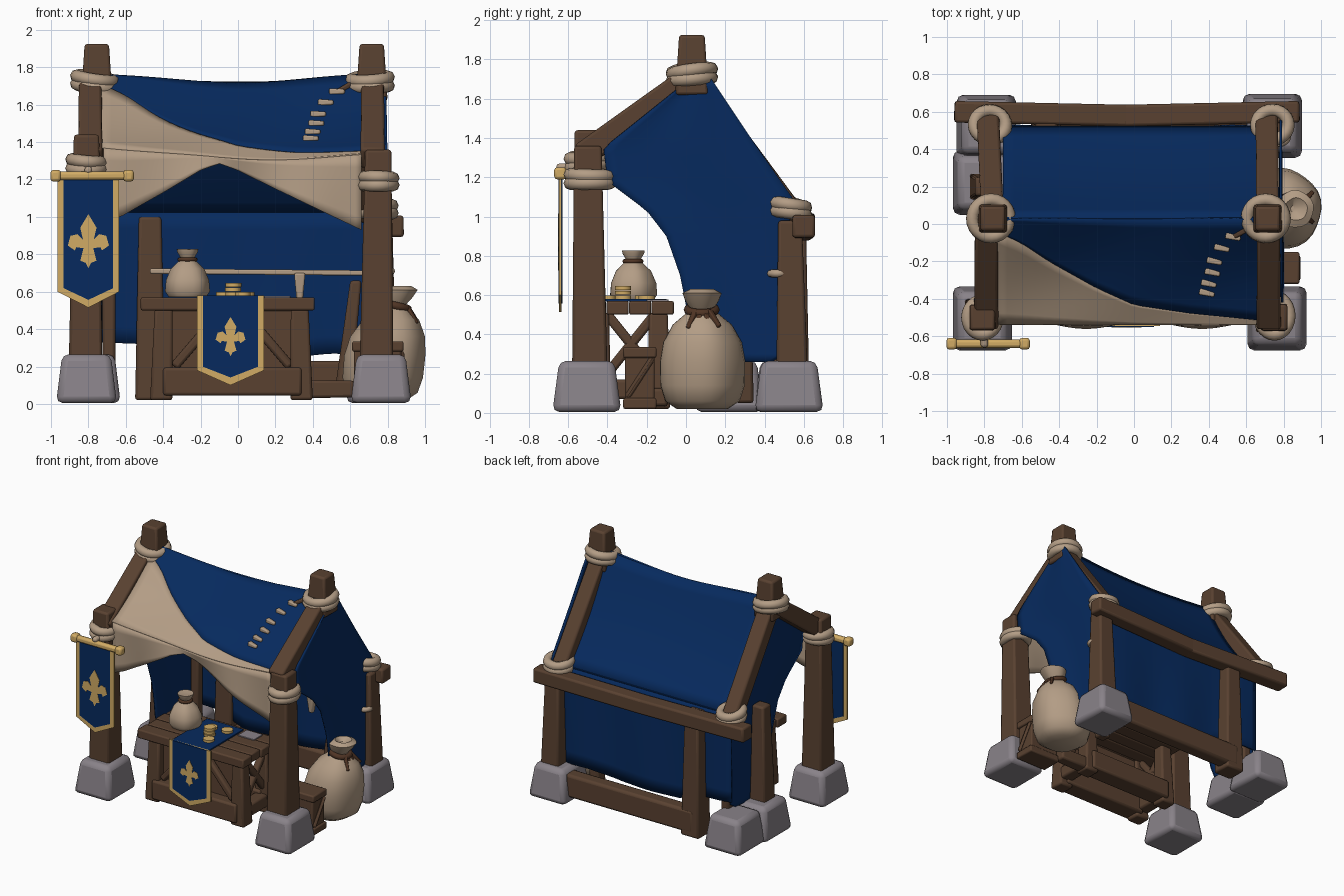
import bpy, bmesh, math, random
from mathutils import Vector, Matrix

if "Cube" in bpy.data.objects:
    bpy.data.objects.remove(bpy.data.objects["Cube"])

random.seed(4)


def material(name, rgb):
    m = bpy.data.materials.new(name)
    m.diffuse_color = (*rgb, 1)
    m.use_nodes = True
    m.node_tree.nodes["Principled BSDF"].inputs["Base Color"].default_value = m.diffuse_color
    return m


BLUE = material("blue cloth", (0.002, 0.023, 0.112))
BEIGE = material("beige canvas", (0.45, 0.335, 0.235))
WOOD = material("brown wood", (0.1, 0.053, 0.03))
DARK = material("dark cord", (0.08, 0.035, 0.018))
STONE = material("grey stone", (0.25, 0.225, 0.25))
GOLD = material("gold", (0.64, 0.41, 0.13))


def finish(bm, name, mat, bevel=0, solid=0, angle=40):
    bmesh.ops.recalc_face_normals(bm, faces=bm.faces[:])
    me = bpy.data.meshes.new(name)
    bm.to_mesh(me)
    bm.free()
    ob = bpy.data.objects.new(name, me)
    bpy.context.collection.objects.link(ob)
    me.materials.append(mat)
    if solid:
        s = ob.modifiers.new("thickness", 'SOLIDIFY')
        s.thickness, s.offset = solid, 0
    if bevel:
        b = ob.modifiers.new("bevel", 'BEVEL')
        b.width, b.segments = bevel, 2
    bpy.ops.object.select_all(action='DESELECT')
    bpy.context.view_layer.objects.active = ob
    ob.select_set(True)
    bpy.ops.object.shade_smooth_by_angle(angle=math.radians(angle))
    return ob


def timber(name, a, b, w0, w1, mat=WOOD, bevel=0.015, depth=1.0):
    """Tapered square bar from a to b; near-upright bars are sheared, not turned."""
    a, b = Vector(a), Vector(b)
    d = b - a
    bm = bmesh.new()
    bmesh.ops.create_cube(bm, size=1)
    upright = math.hypot(d.x, d.y) < 0.2 * abs(d.z)
    q = Matrix.Identity(3) if upright else d.to_track_quat('Z', 'Y').to_matrix()
    for v in bm.verts:
        w = w1 if v.co.z > 0 else w0
        v.co = a + d * (v.co.z + 0.5) + q @ Vector((v.co.x * w, v.co.y * w * depth, 0))
    return finish(bm, name, mat, bevel)


def box(name, x0, x1, y0, y1, z0, z1, mat=WOOD, bevel=0.01):
    bm = bmesh.new()
    bmesh.ops.create_cube(bm, size=1)
    for v in bm.verts:
        v.co = ((x0 + x1) / 2 + v.co.x * (x1 - x0), (y0 + y1) / 2 + v.co.y * (y1 - y0),
                (z0 + z1) / 2 + v.co.z * (z1 - z0))
    return finish(bm, name, mat, bevel)


def lathe(name, profile, c, mat, n=20, squash=0.0, lean=0.0):
    bm = bmesh.new()
    vs = [bm.verts.new((r, 0, z)) for r, z in profile]
    es = [bm.edges.new(p) for p in zip(vs, vs[1:])]
    bmesh.ops.spin(bm, geom=vs + es, axis=(0, 0, 1), cent=(0, 0, 0), angle=math.tau, steps=n)
    bmesh.ops.remove_doubles(bm, verts=bm.verts[:], dist=0.0005)
    for v in bm.verts:
        k = 1 + squash * math.sin(5 * math.atan2(v.co.y, v.co.x))
        v.co = Vector((v.co.x * k + lean * v.co.z ** 2, v.co.y * k, v.co.z)) + Vector(c)
    return finish(bm, name, mat)


def ring(name, c, rx, ry, minor, mat=BEIGE, tilt=(0, 0)):
    bpy.ops.mesh.primitive_torus_add(location=c, major_radius=1, minor_radius=0.3,
                                     major_segments=24, minor_segments=8)
    ob = bpy.context.object
    ob.name = name
    for v in ob.data.vertices:
        x, y, z = v.co
        r = math.hypot(x, y)
        k = (r - 1) / 0.3 * minor
        v.co = (x / r * (rx + k), y / r * (ry + k), z / 0.3 * minor)
    ob.rotation_euler = (tilt[0], tilt[1], 0)
    ob.data.materials.append(mat)
    bpy.ops.object.shade_smooth_by_angle(angle=math.radians(60))


def binding(name, c, rx, ry, tilt=(0, 0)):
    """Two cords wound about a post."""
    for i in (-1, 1):
        t = random.uniform(-0.08, 0.08)
        ring(name, (c[0], c[1], c[2] + i * 0.02), rx, ry, 0.034, tilt=(tilt[0] + t, tilt[1] - t))


def lerp(pts, x):
    for (x0, y0), (x1, y1) in zip(pts, pts[1:]):
        if x <= x1:
            t = max(0, (x - x0) / (x1 - x0))
            return y0 + (y1 - y0) * t
    return pts[-1][1]


def sheet(name, f, nu, nv, mat, thick=0.012):
    bm = bmesh.new()
    g = [[bm.verts.new(f(i / nu, j / nv)) for j in range(nv + 1)] for i in range(nu + 1)]
    for i in range(nu):
        for j in range(nv):
            bm.faces.new((g[i][j], g[i + 1][j], g[i + 1][j + 1], g[i][j + 1]))
    return finish(bm, name, mat, solid=thick)


def plate(name, pts, y, t, mat):
    bm = bmesh.new()
    f = bm.faces.new([bm.verts.new((x, y - t / 2, z)) for x, z in pts])
    r = bmesh.ops.extrude_face_region(bm, geom=[f])
    for v in r["geom"]:
        if isinstance(v, bmesh.types.BMVert):
            v.co.y += t
    return finish(bm, name, mat)


LILY = [(0, .5), (.15, .25), (.1, .03), (.2, .13), (.33, .1), (.38, -.08), (.25, -.17),
        (.22, -.11), (.09, -.13), (.15, -.36), (.05, -.4), (0, -.5)]


def pennant(name, cx, w, top, side, tip, y, lz, lh):
    """Gold-edged pointed flag with a lily emblem."""
    h, e = w / 2, 0.032
    plate(name + "_border", [(cx - h, top), (cx + h, top), (cx + h, side), (cx, tip), (cx - h, side)], y, 0.012, GOLD)
    plate(name + "_cloth", [(cx - h + e, top), (cx + h - e, top), (cx + h - e, side + e * .6),
                            (cx, tip + e * 1.3), (cx - h + e, side + e * .6)], y, 0.02, BLUE)
    out = LILY + [(-x, z) for x, z in LILY[-2:0:-1]]
    plate(name + "_lily", [(cx + x * lh, lz + z * lh) for x, z in out], y - 0.008, 0.009, GOLD)


# Stone feet
for x, y in ((-.81, -.505), (.765, -.505), (.74, .525), (-.79, .52), (-.81, .22)):
    timber("stone_foot", (x, y, .005), (x, y, .265), .325, .26, STONE, 0.035, 1.08)

# Upright posts
timber("front_post_left", (-.815, -.49, .2), (-.81, -.5, 1.44), .18, .135)
timber("front_post_right", (.74, -.49, .2), (.75, -.5, 1.36), .18, .14)
timber("back_post_right", (.765, .54, .2), (.765, .53, .98), .16, .12)
timber("back_post_left", (-.69, .47, .2), (-.69, .47, 1.0), .07, .07)
timber("back_middle_post", (-.47, .55, .02), (-.47, .55, 1.0), .16, .12)
timber("short_side_post", (-.81, .2, .2), (-.8, .2, 1.0), .14, .10)
timber("leaning_post", (.56, .3, .05), (.63, .3, .66), .09, .06)

# Rafters, ridge stubs and cord bindings
for s, x, rx in ((-1, -.79, -.755), (1, .72, .715)):
    timber("front_rafter", (x, -.53, 1.31), (x, .05, 1.73), .13, .12)
    timber("back_rafter", (rx, .01, 1.73), (x - .01 * s, .55, 1.0), .12, .12)
    timber("ridge_stub", (rx, .03, 1.62), (rx, .03, 1.925), .17, .13)
    binding("ridge_binding", (rx - .01, .03, 1.72), .1, .1, (.15, -.08 * s))
    binding("back_binding", (x + .02, .53, 1.04), .085, .08, (-.2, .05))
binding("front_binding_left", (-.81, -.5, 1.28), .08, .09, (.1, .05))
binding("front_binding_right", (.75, -.49, 1.19), .08, .1)

# Back beams, slightly bowed
for a, b in (((-.96, .6, .96), (-.03, .58, .935)), ((-.06, .58, .935), (.885, .6, .95))):
    timber("back_beam", a, b, .115, .115)
box("back_floor_beam", -.5, .7, .52, .63, .05, .23, WOOD, 0.02)


# Roof cloth: split along a curved line into blue and beige
EDGE = [(-.73, -.04), (-.6, -.1), (-.45, -.2), (-.2, -.34), (0, -.43), (.3, -.475), (.7, -.515)]
EAVE = -.535


def roof_z(x, y):
    t = (x + .73) / 1.43
    v = min(1, (0.03 - y) / .565)
    sag = .04 * math.sin(math.pi * t)
    return 1.76 - sag - (.385 + .045 * t) * v - .03 * math.sin(math.pi * v) + .006 * math.sin(9 * t + 5 * v)


def front_blue(u, v):
    x = -.73 + 1.43 * u
    y = .03 + (lerp(EDGE, x) - .03) * v
    return x, y, roof_z(x, y)


def front_beige(u, v):
    x = -.73 + 1.43 * u
    e = lerp(EDGE, x)
    y = e + (EAVE - e) * v
    return x, y, roof_z(x, y)


ARCH = [(-.72, .97), (-.63, 1.0), (-.4, 1.13), (-.2, 1.25), (-.1, 1.285), (0, 1.25), (.2, 1.15), (.45, 1.03), (.66, .93)]
HEM = [(-.76, .33), (-.5, .32), (-.3, .24), (.2, .24), (.5, .27), (.7, .26)]


def valance(u, v):
    x = -.72 + 1.38 * u
    top = roof_z(x, EAVE)
    return x, EAVE + .02 * v * math.sin(14 * u), top + (lerp(ARCH, x) - top) * v


def back_roof(u, v):
    x = -.7 + 1.42 * u
    s = math.sin(math.pi * u)
    return x, .03 + .49 * v - .02 * math.sin(math.pi * v), 1.76 - .04 * s * (1 - v) - .74 * v - .03 * math.sin(math.pi * v)


def back_wall(u, v):
    x = -.76 + 1.46 * u
    return x, .515 + .01 * math.sin(16 * u) * v, 1.03 + (lerp(HEM, x) - 1.03) * v


sheet("roof_front_blue", front_blue, 28, 10, BLUE)
sheet("roof_front_beige", front_beige, 28, 8, BEIGE)
sheet("front_valance", valance, 40, 6, BEIGE)
sheet("roof_back", back_roof, 24, 10, BLUE)
sheet("back_wall_cloth", back_wall, 32, 8, BLUE)

# Side cloths: swept between the curved front edge and the back; the right one laps over its rafter
FRONT = [(.26, .08), (.4, .02), (.55, 0), (.7, -.03), (.9, -.1), (1.03, -.2), (1.12, -.32), (1.18, -.4), (1.35, -.42), (1.7, .02)]
BACK = [(.26, .44), (.3, .5), (1.05, .53), (1.7, .09)]
BACK_LAP = [(.26, .44), (.3, .5), (1.0, .53), (1.07, .56), (1.4, .33), (1.7, .13)]
for x, back in ((-.74, BACK), (.785, BACK_LAP)):
    def side(u, v, x=x, back=back):
        z = .26 + 1.44 * v
        a, b = lerp(FRONT, z), lerp(back, z)
        return x + .01 * math.sin(7 * u + 3 * v) * (1 - u), a + (b - a) * u, z
    sheet("side_cloth", side, 14, 36, BLUE)

# Mending stitches and their cord on the roof
for x, y in ((.53, -.07), (.47, -.13), (.43, -.2), (.42, -.26), (.4, -.32), (.39, -.37)):
    z = roof_z(x, y) + .012
    timber("stitch", (x - .04, y + .01, z), (x + .04, y - .01, z), .036, .024, BEIGE, 0.008)
timber("stitch_cord", (.64, -.01, roof_z(.64, -.01) + .01), (.53, -.07, roof_z(.53, -.07) + .01), .03, .025, WOOD, 0.008)

# Hanging banner on its rod
pennant("banner", -.8, .33, 1.24, .6, .515, -.64, .87, .29)
timber("banner_rod", (-.98, -.64, 1.22), (-.58, -.64, 1.22), .045, .045, GOLD)
for x in (-.975, -.585):
    timber("rod_knob", (x - .028, -.64, 1.22), (x + .028, -.64, 1.22), .062, .062, GOLD, 0.015)
timber("banner_bracket", (-.8, -.66, 1.25), (-.8, -.48, 1.25), .04, .04, BEIGE)

# Counter
for i in range(4):
    y = -.52 + i * .115
    box("counter_plank", -.52 + .01 * (i % 2), .41 - .012 * (i % 2), y, y + .113, .5, .57)
for x in (-.41, .34):
    for y in (-.44, -.14):
        timber("counter_leg", (x, y, .02), (x * .97, y, .51), .12, .095)
    timber("counter_side_rail", (x, -.44, .12), (x, -.14, .12), .1, .1)
    timber("counter_brace", (x, -.4, .2), (x, -.16, .5), .05, .05)
    timber("counter_brace", (x, -.16, .2), (x, -.4, .5), .05, .05)
for y in (-.44, -.14):
    timber("counter_long_rail", (-.4, y, .12), (.34, y, .12), .15, .15)
box("counter_front_panel", -.4, .33, -.43, -.41, .15, .5, WOOD, 0.004)
for a, b in ((-.34, -.1), (.28, .04)):
    timber("counter_front_brace", (a, -.45, .2), (b, -.45, .48), .05, .05)
timber("floor_beam", (.3, -.14, .08), (.62, -.14, .08), .1, .09)

# Runner and slate on the counter
box("runner_top", -.2, .12, -.54, -.1, .568, .58, BLUE, 0.002)
box("slate", .14, .28, -.2, -.09, .568, .578, STONE, 0.002)
pennant("runner", -.04, .36, .58, .18, .1, -.54, .36, .21)

# Coins
for x, y, n in ((-.02, -.32, 3), (.04, -.2, 1), (-.08, -.22, 1), (.02, -.4, 1)):
    for k in range(n):
        z = .578 + k * .024
        lathe("coin", [(0, 0), (.042, 0), (.042, .02), (0, .02)], (x + random.uniform(-.008, .008), y, z), GOLD, 14)

# Sacks
SACK = [(0, 0), (.13, 0), (.19, .04), (.215, .12), (.217, .24), (.2, .34), (.15, .43), (.09, .48), (.06, .51),
        (.085, .55), (.1, .59), (.06, .61), (.02, .58), (0, .58)]
PEAR = [(0, 0), (.1, 0), (.12, .03), (.115, .09), (.09, .15), (.05, .19), (.035, .205), (.055, .24), (.058, .255),
        (.02, .25), (0, .25)]
lathe("large_sack", SACK, (.77, .08, .02), BEIGE, 28, .02, .26)
ring("large_sack_tie", (.84, .08, .525), .07, .07, .022, DARK, (0, .25))
for dy, dz in ((-.07, -.09), (-.02, -.11), (.04, -.1), (.09, -.08)):
    timber("sack_tie_end", (.9, .08 + dy * .4, .52), (.955, .08 + dy, .52 + dz), .03, .022, DARK, 0.006)
lathe("small_sack", PEAR, (-.27, -.27, .572), BEIGE, 24, .03)
ring("small_sack_tie", (-.27, -.27, .772), .042, .042, .012, DARK)

# Crate beside the sack
box("crate", .62, .87, -.31, -.16, .03, .33)
for z in (.05, .31):
    box("crate_slat", .61, .885, -.32, -.15, z - .03, z + .025)
timber("crate_brace", (.875, -.3, .08), (.875, -.17, .28), .03, .03)

# Cord strung across the back
timber("back_cord", (-.47, .45, .71), (.68, .45, .7), .028, .028, BEIGE, 0.008)
timber("cord_end", (.33, .45, .56), (.33, .45, .7), .035, .06, BEIGE, 0.01)
ring("cord_knot", (.77, .47, .71), .05, .04, .02)
